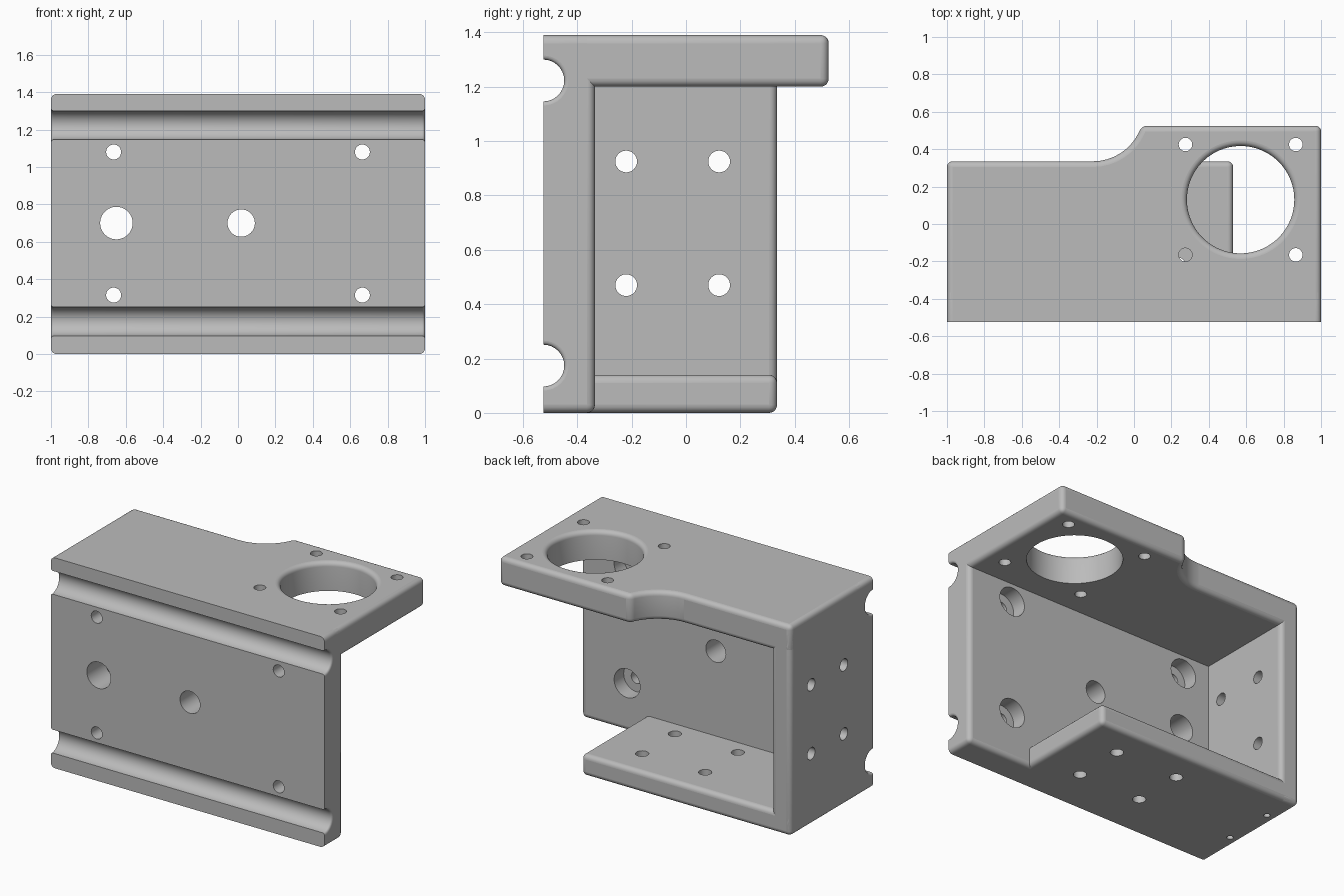
import bpy, bmesh
from math import cos, sin, pi, radians
from mathutils import Vector

if "Cube" in bpy.data.objects:
    bpy.data.objects.remove(bpy.data.objects["Cube"], do_unlink=True)

FRONT, BACK, HEIGHT = -0.525, 0.335, 1.39
PLATE_BACK = -0.335      # rear face of the front plate
INNER = -0.40            # where the other plates start, buried in the front plate
ROUND = 0.03
X, Y, Z = Vector((1, 0, 0)), Vector((0, 1, 0)), Vector((0, 0, 1))

grey = bpy.data.materials.new("machined_grey")
grey.use_nodes = True
colour = (0.5, 0.5, 0.5, 1)
grey.diffuse_color = colour
grey.node_tree.nodes["Principled BSDF"].inputs["Base Color"].default_value = colour


def bridge(bm, a, b):
    """Wall of quads between two closed rings of vertices."""
    for i in range(len(a)):
        j = (i + 1) % len(a)
        bm.faces.new((a[i], a[j], b[j], b[i]))


def prism(points, vec):
    """Extruded outline, every sharp edge rounded except around its front face."""
    bm = bmesh.new()
    a = [bm.verts.new(p) for p in points]
    b = [bm.verts.new(Vector(p) + vec) for p in points]
    bm.faces.new(a)
    bm.faces.new(b)
    bridge(bm, a, b)
    bmesh.ops.recalc_face_normals(bm, faces=bm.faces)
    y_min = min(p[1] for p in points)
    # The fine edges of groove ends get a smaller round than the long edges
    for offset, fine in ((ROUND / 2, True), (ROUND, False)):
        edges = [e for e in bm.edges if e.calc_face_angle() > 0.5
                 and any(v.co.y > y_min + 0.001 for v in e.verts)
                 and (e.calc_length() < 0.02) == fine]
        if edges:
            bmesh.ops.bevel(bm, geom=edges, offset=offset, offset_type='OFFSET',
                            segments=5, profile=0.5, affect='EDGES')
    return bm


def slab(outline, z0, z1):
    return prism([(x, y, z0) for x, y in outline], Z * (z1 - z0))


def rect(x0, x1, y0, y1):
    return [(x0, y0), (x1, y0), (x1, y1), (x0, y1)]


def flat_face(bm, point, axis):
    """Largest face lying across the axis at the given point."""
    found = [f for f in bm.faces if abs(f.normal.dot(axis)) > 0.999
             and abs((f.verts[0].co - point).dot(axis)) < 0.001]
    return max(found, key=lambda f: f.calc_area())


def drill(bm, holes, blind=False):
    """Bore holes (origin, axis, profile, sides); profile is (radius, depth)."""
    bm.normal_update()
    ends = []
    for origin, axis, profile, sides in holes:
        o = Vector(origin)
        ends.append((flat_face(bm, o, axis),
                     None if blind else flat_face(bm, o + axis * profile[-1][1], axis)))
    outlines = {}
    for (origin, axis, profile, sides), (entry, leave) in zip(holes, ends):
        u = Y if axis == X else X
        w = axis.cross(u)
        rings = []
        for r, depth in profile:
            rings.append([bm.verts.new(Vector(origin) + axis * depth
                                       + u * r * cos(2 * pi * i / sides)
                                       + w * r * sin(2 * pi * i / sides))
                          for i in range(sides)])
        for a, b in zip(rings, rings[1:]):
            bridge(bm, a, b)
        if blind:
            bm.faces.new(rings[-1])
        else:
            outlines.setdefault(leave, []).append(rings[-1])
        outlines.setdefault(entry, []).append(rings[0])
    # Refill each pierced face around its hole rims
    for face, rings in outlines.items():
        normal = face.normal.copy()
        edges = list(face.edges)
        for ring in rings:
            edges += [bm.edges.get((v, ring[i - 1])) for i, v in enumerate(ring)]
        bm.faces.remove(face)
        bmesh.ops.triangle_fill(bm, use_beauty=True, edges=edges, normal=normal)


def finish(name, bm):
    """Crisp flats and smooth rounds, then link the part."""
    bmesh.ops.recalc_face_normals(bm, faces=bm.faces)
    bm.normal_update()
    for f in bm.faces:
        f.smooth = max(abs(c) for c in f.normal) < 0.9999
    mesh = bpy.data.meshes.new(name)
    bm.to_mesh(mesh)
    bm.free()
    mesh.materials.append(grey)
    bpy.context.collection.objects.link(bpy.data.objects.new(name, mesh))


# Front plate: section with two rail grooves, run along x
section = [(FRONT, 0)]
for zc in (0.174, 1.223):
    section += [(FRONT + 0.077 * cos(a), zc + 0.077 * sin(a))
                for a in (pi * (i / 16 - 0.5) for i in range(17))]
section += [(FRONT, HEIGHT), (PLATE_BACK, HEIGHT), (PLATE_BACK, 0)]
front_plate = prism([(-1, y, z) for y, z in section], X * 2)
deep = PLATE_BACK - FRONT
counterbore = [(0.04, 0), (0.04, 0.09), (0.095, 0.09), (0.095, deep)]
holes = [((x, FRONT, z), Y, counterbore, 48)
         for x in (-0.665, 0.665) for z in (0.315, 1.08)]
holes += [((x, FRONT, 0.7), Y, [(r, 0), (r, deep)], 48)
          for x, r in ((-0.65, 0.087), (0.017, 0.073))]
drill(front_plate, holes)
finish("front_plate", front_plate)

# Top plate, stepped out at the back through a concave arc
R, sweep, steps = 0.273, radians(72.3), 9
arc = [(-0.22 + R * sin(sweep * i / steps), BACK + R * (1 - cos(sweep * i / steps)))
       for i in range(steps - 1, -1, -1)]
arc.insert(0, (-0.22 + R * sin(sweep), -FRONT))
top_plate = slab([(-1, INNER), (1, INNER), (1, -FRONT)] + arc + [(-1, BACK)],
                 1.2, HEIGHT)
cx, cy, thick = 0.57, 0.13, HEIGHT - 1.2
mouth = [(0.287 + ROUND * (1 - cos(a)), thick - ROUND * (1 - sin(a)))
         for a in (pi / 12 * i for i in range(7))]
holes = [((cx, cy, 1.2), Z, [(0.287, 0)] + mouth, 96)]
holes += [((cx + dx, cy + dy, 1.2), Z, [(0.036, 0), (0.036, thick)], 32)
          for dx in (-0.295, 0.295) for dy in (-0.295, 0.295)]
drill(top_plate, holes)
finish("top_plate", top_plate)

# Side wall and bottom plate share thickness and screw hole spacing
WALL = 0.14
rows = (-0.22, 0.122)
screw = [(0.04, 0), (0.04, WALL)]

side_wall = slab(rect(-1, -1 + WALL, INNER, BACK), 0, HEIGHT)
drill(side_wall, [((-1, y, z), X, screw, 32) for y in rows for z in (0.47, 0.925)])
finish_holes = [((-0.93, y, 0), Z, [(0.02, 0), (0.02, 0.4)], 24) for y in rows]
drill(side_wall, finish_holes, blind=True)
finish("side_wall", side_wall)

bottom_plate = slab(rect(-1, 0.53, INNER, BACK), 0, WALL)
holes = [((x, y, 0), Z, screw, 32) for y in rows for x in (-0.225, 0.235)]
holes += [((-0.93, y, 0), Z, [(0.02, 0), (0.02, WALL)], 24) for y in rows]
drill(bottom_plate, holes)
finish("bottom_plate", bottom_plate)
